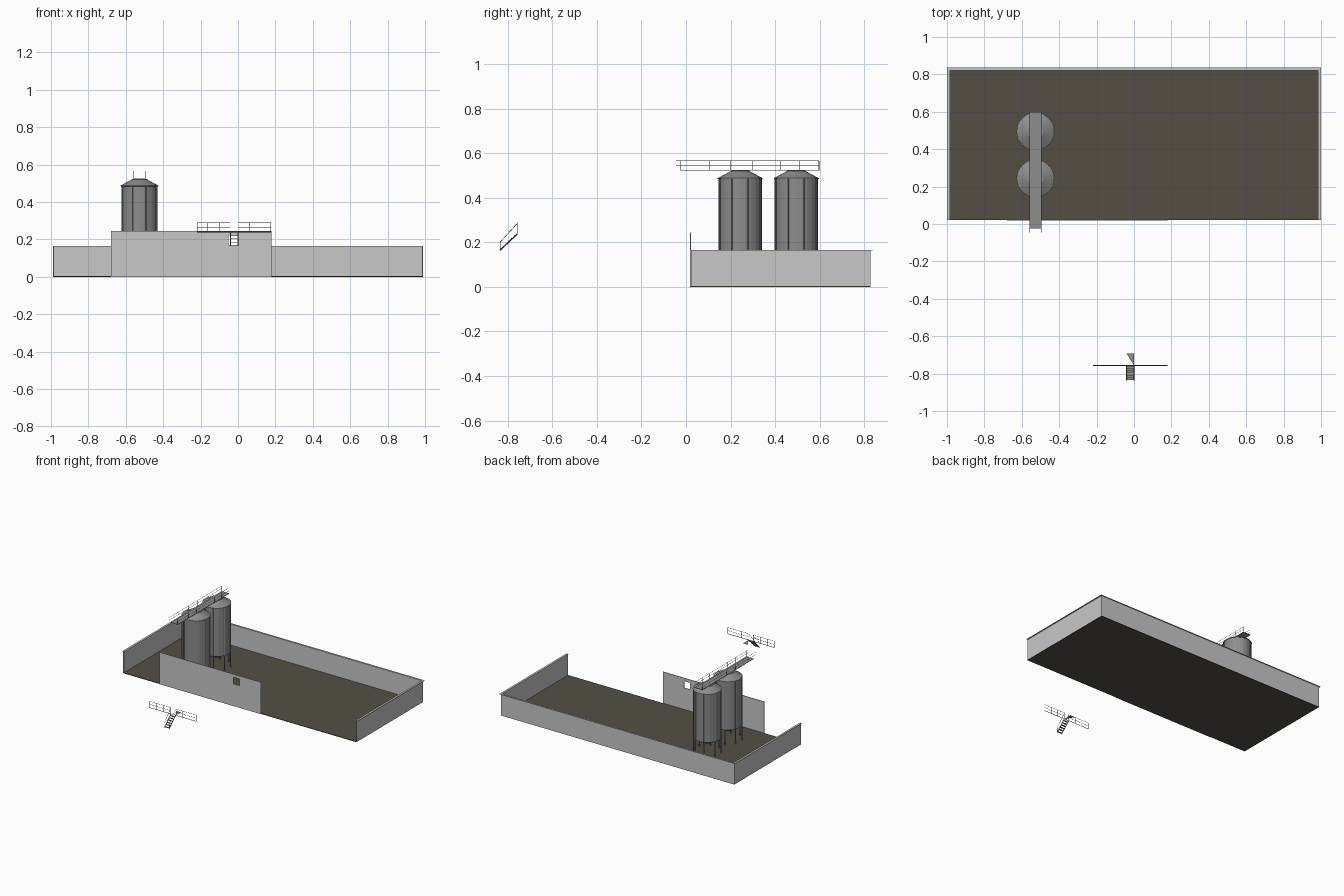
import bpy, bmesh, math
from mathutils import Vector

if "Cube" in bpy.data.objects:
    bpy.data.objects.remove(bpy.data.objects["Cube"])


def mat(name, c):
    m = bpy.data.materials.new(name)
    m.diffuse_color = (*c, 1)
    m.use_nodes = True
    m.node_tree.nodes["Principled BSDF"].inputs["Base Color"].default_value = m.diffuse_color
    return m


WALL = mat("pale_concrete", (0.58, 0.58, 0.58))
FLOOR = mat("brown_floor", (0.088, 0.078, 0.058))
TANK = mat("tank_steel", (0.27, 0.27, 0.27))
DECK = mat("walkway_grey", (0.27, 0.27, 0.27))
RAIL = mat("dark_rail", (0.12, 0.12, 0.12))


def finish(bm, name, m):
    bmesh.ops.recalc_face_normals(bm, faces=bm.faces)
    me = bpy.data.meshes.new(name)
    bm.to_mesh(me)
    bm.free()
    me.materials.append(m)
    ob = bpy.data.objects.new(name, me)
    bpy.context.collection.objects.link(ob)
    return ob


def add_box(bm, x0, x1, y0, y1, z0, z1):
    vs = bmesh.ops.create_cube(bm, size=1)["verts"]
    for v in vs:
        v.co = Vector((x0 if v.co.x < 0 else x1, y0 if v.co.y < 0 else y1, z0 if v.co.z < 0 else z1))


def boxes(name, m, *bs):
    bm = bmesh.new()
    for b in bs:
        add_box(bm, *b)
    return finish(bm, name, m)


def add_bar(bm, a, b, r=0.0012):
    # square bar between two points
    a, b = Vector(a), Vector(b)
    d = b - a
    vs = bmesh.ops.create_cone(bm, cap_ends=True, segments=4, radius1=r, radius2=r, depth=d.length)["verts"]
    q = d.to_track_quat('Z', 'Y')
    for v in vs:
        v.co = q @ v.co + (a + b) / 2


def lathe(name, m, profile, cx, cy, n=24):
    bm = bmesh.new()
    rings = []
    for r, z in profile:
        rings.append([bm.verts.new((cx + r * math.cos(2 * math.pi * i / n),
                                    cy + r * math.sin(2 * math.pi * i / n), z)) for i in range(n)])
    for lo, hi in zip(rings, rings[1:]):
        for i in range(n):
            j = (i + 1) % n
            bm.faces.new((lo[i], lo[j], hi[j], hi[i]))
    bm.faces.new(rings[0])
    bm.faces.new(rings[-1])
    return finish(bm, name, m)


# floor slab and three perimeter walls with a thin cap
X, Y0, Y1, H = 0.99, 0.022, 0.828, 0.164
boxes("floor", FLOOR, (-X, X, Y0, Y1, 0, 0.004))
boxes("perimeter_walls", WALL,
      (-X, X, Y1 - 0.005, Y1, 0.001, H),
      (-X, -X + 0.005, Y0, Y1 - 0.005, 0.001, H),
      (X - 0.005, X, Y0, Y1 - 0.005, 0.001, H))
boxes("wall_caps", WALL,
      (-1, 1, Y1 - 0.006, 0.836, H, H + 0.002),
      (-1, -X + 0.006, Y0, Y1 - 0.006, H, H + 0.002),
      (X - 0.006, 1, Y0, Y1 - 0.006, H, H + 0.002))

# taller front wall with a doorway opening
F0, F1 = 0.019, 0.023
boxes("front_wall", WALL,
      (-0.68, -0.05, F0, F1, 0, 0.245), (0.0, 0.18, F0, F1, 0, 0.245),
      (-0.05, 0.0, F0, F1, 0, 0.17), (-0.05, 0.0, F0, F1, 0.222, 0.245))

# two tanks on legs
CX = -0.527
for k, cy in enumerate((0.243, 0.495)):
    lathe(f"tank_{k}", TANK,
          [(0.025, 0.075), (0.097, 0.115), (0.097, 0.484), (0.101, 0.485),
           (0.101, 0.488), (0.042, 0.520), (0.042, 0.522)], CX, cy)
    bm = bmesh.new()
    for i in range(8):
        a = math.radians(22.5 + 45 * i)
        x, y = CX + 0.099 * math.cos(a), cy + 0.099 * math.sin(a)
        add_bar(bm, (x, y, 0), (x, y, 0.486), 0.0045)
    finish(bm, f"tank_legs_{k}", TANK)

# walkway over the tanks with railings on both sides
boxes("walkway", DECK, (-0.558, -0.494, -0.025, 0.6, 0.522, 0.525))
bm = bmesh.new()
for x in (-0.557, -0.495):
    for z in (0.546, 0.566):
        add_bar(bm, (x, -0.045, z), (x, 0.597, z))
    for y in (-0.024, 0.105, 0.2, 0.3, 0.425, 0.51, 0.597):
        add_bar(bm, (x, y, 0.524), (x, y, 0.566))
finish(bm, "walkway_railing", RAIL)

# separate railing in front, with a gap for the stair
bm = bmesh.new()
RY = -0.757
for x0, x1, posts in ((-0.22, -0.04, (-0.218, -0.165, -0.1, -0.04)),
                      (0.0, 0.178, (0.0, 0.06, 0.115, 0.176))):
    for z in (0.264, 0.288):
        add_bar(bm, (x0, RY, z), (x1, RY, z))
    for x in posts:
        add_bar(bm, (x, RY, 0.24), (x, RY, 0.288))
add_bar(bm, (-0.22, RY, 0.24), (0.178, RY, 0.24), 0.002)
# sloping stair strings and handrails
for x in (-0.04, 0.0):
    add_bar(bm, (x, -0.835, 0.165), (x, RY, 0.238), 0.003)
    add_bar(bm, (x, -0.835, 0.2), (x, RY, 0.286))
    add_bar(bm, (x, -0.834, 0.165), (x, -0.834, 0.2))
finish(bm, "front_railing", RAIL)

# stair treads
N = 6
boxes("stair_treads", DECK, *[
    (-0.04, 0.0, -0.835 + 0.0125 * i, -0.823 + 0.0125 * i, 0.168 + 0.0125 * i, 0.17 + 0.0125 * i)
    for i in range(N)])

# triangular landing plate
bm = bmesh.new()
f = bm.faces.new([bm.verts.new(p) for p in
                  ((-0.04, -0.692, 0.238), (0.0, RY, 0.238), (0.0, -0.692, 0.238))])
bmesh.ops.solidify(bm, geom=[f], thickness=0.002)
finish(bm, "landing", DECK)
